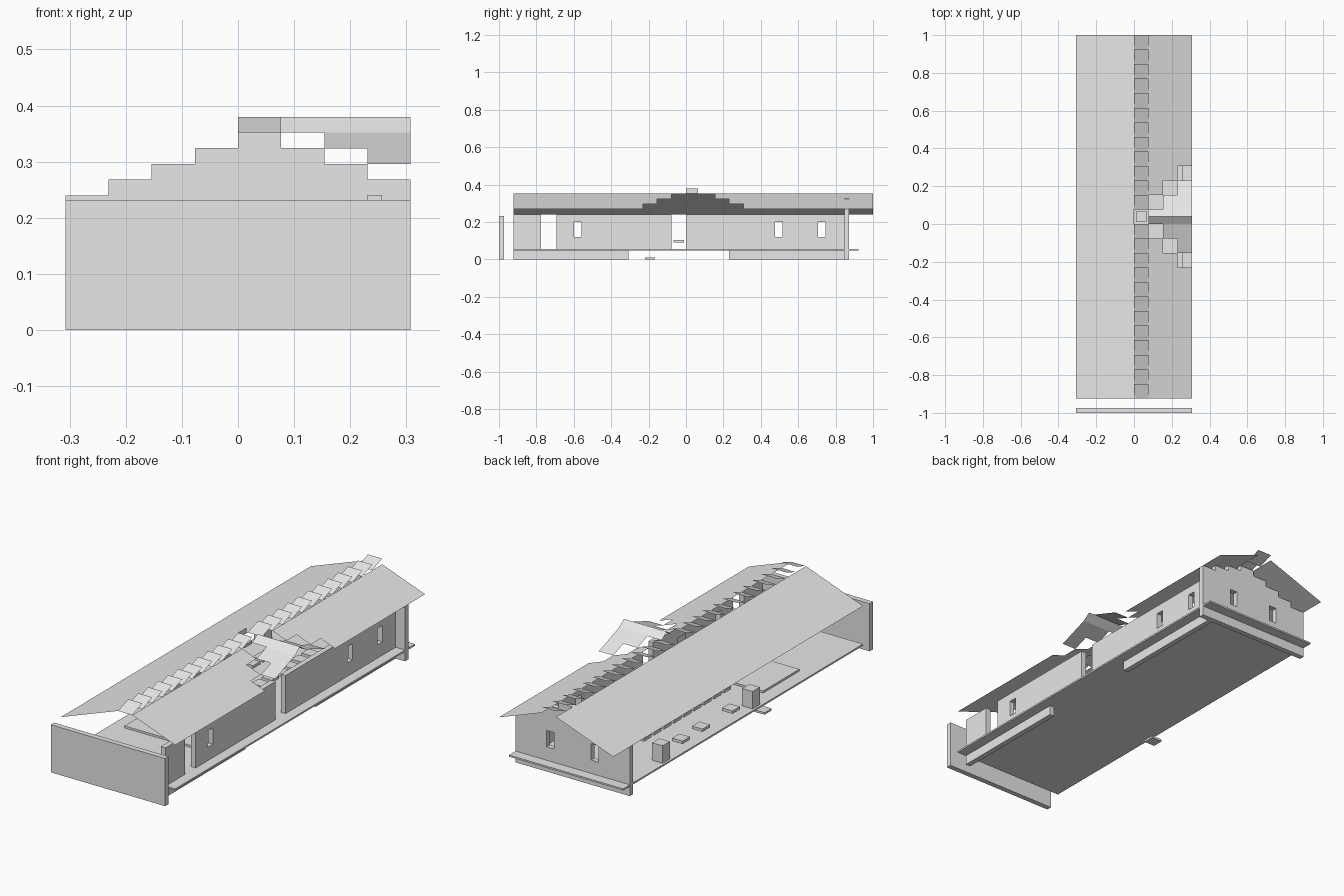
import bpy

if "Cube" in bpy.data.objects:
    bpy.data.objects.remove(bpy.data.objects["Cube"])

B = 1 / 13          # module width
RISE = 0.028        # roof rise per module
EAVE = 0.24
RIDGE = EAVE + 4 * RISE

mat = bpy.data.materials.new("plain_grey")
mat.diffuse_color = (0.8, 0.8, 0.8, 1)
mat.use_nodes = True
mat.node_tree.nodes["Principled BSDF"].inputs["Base Color"].default_value = mat.diffuse_color


def mesh(name, verts, faces):
    me = bpy.data.meshes.new(name)
    me.from_pydata(verts, [], faces)
    me.materials.append(mat)
    ob = bpy.data.objects.new(name, me)
    bpy.context.collection.objects.link(ob)
    return ob


def boxes(name, items):
    """Each item is (x0, x1, y0, y1, z0, z1)."""
    vs, fs = [], []
    for x0, x1, y0, y1, z0, z1 in items:
        n = len(vs)
        vs += [(x, y, z) for z in (z0, z1)
               for x, y in ((x0, y0), (x1, y0), (x1, y1), (x0, y1))]
        fs += [[n + i for i in f] for f in
               ((3, 2, 1, 0), (4, 5, 6, 7), (0, 1, 5, 4),
                (1, 2, 6, 5), (2, 3, 7, 6), (3, 0, 4, 7))]
    return mesh(name, vs, fs)


def quads(name, items):
    vs = [v for q in items for v in q]
    return mesh(name, vs, [list(range(i, i + 4)) for i in range(0, len(vs), 4)])


def cut(ob, items):
    cutter = boxes(ob.name + "_cutter", items)
    cutter.hide_render = True
    cutter.hide_set(True)
    m = ob.modifiers.new("openings", 'BOOLEAN')
    m.operation = 'DIFFERENCE'
    m.solver = 'EXACT'
    m.object = cutter
    bpy.context.view_layer.objects.active = ob
    bpy.ops.object.modifier_apply(modifier=m.name)
    bpy.data.objects.remove(cutter, do_unlink=True)


# Floor, footing beams, entrance step and front screen
boxes("floor", [(-4*B, 4*B, -12*B, 12*B, 0.047, 0.055)])
boxes("footing_beams", [(3*B, 3*B + 0.026, -12*B, -4*B, 0, 0.047),
                        (3*B, 3*B + 0.026, 3*B, 11*B, 0, 0.047)])
boxes("entrance_step", [(-4*B, -0.25, -0.22, -0.165, 0, 0.01)])
boxes("front_screen", [(-4*B, 4*B, -1, -0.974, 0, 0.232)])

# Side wall with two doorways and narrow windows
X0, X1, TOP = 3*B, 3*B + 0.026, 0.241
boxes("side_wall_front", [(X0, X1, -12*B, -10*B - 0.005, 0.055, TOP)])
wall = boxes("side_wall_middle", [(X0, X1, -9*B, -B, 0.055, TOP)])
cut(wall, [(0.2, 0.3, -0.6, -0.56, 0.12, 0.2)])
wall = boxes("side_wall_back", [(X0, X1, 0, 11*B, 0.055, TOP)])
cut(wall, [(0.2, 0.3, y, y + 0.04, 0.12, 0.2) for y in (0.475, 0.705)])

# Stepped gable wall at the back
heights = [EAVE + RISE * k for k in (0, 1, 2, 3, 4, 3, 2, 1)]
profile = [(4*B, 0), (-4*B, 0)]
for i, h in enumerate(heights):
    profile += [((i - 4)*B, h), ((i - 3)*B, h)]
n = len(profile)
Y0, Y1 = 11*B, 11*B + 0.026
gable = mesh("back_gable_wall",
             [(x, Y0, z) for x, z in profile] + [(x, Y1, z) for x, z in profile],
             [list(range(n - 1, -1, -1)), list(range(n, 2*n))] +
             [[i, (i + 1) % n, n + (i + 1) % n, n + i] for i in range(n)])
bm_cuts = [(x - 0.02, x + 0.02, 0.8, 0.9, 0.12, 0.2) for x in (-0.12, 0.12)]
import bmesh
bm = bmesh.new()
bm.from_mesh(gable.data)
bmesh.ops.recalc_face_normals(bm, faces=bm.faces)
bm.to_mesh(gable.data)
bm.free()
cut(gable, bm_cuts)

# Thin roof sheets, the right one with a stepped opening for the dormer
quads("left_roof", [[(-4*B, -12*B, EAVE), (0, -12*B, RIDGE),
                     (0, 1, RIDGE), (-4*B, 1, EAVE)]])
right = []
for k in range(3):
    xa, xb = (k + 1)*B, (k + 2)*B
    za, zb = RIDGE - k*RISE, RIDGE - (k + 1)*RISE
    for ya, yb in ((-12*B, -(k + 1)*B), ((k + 2)*B, 13*B)):
        right.append([(xa, ya, za), (xb, ya, zb), (xb, yb, zb), (xa, yb, za)])
quads("right_roof", right)

# Tilted ridge vents, one per module, leaving the crossing open
quads("ridge_vents", [[(0, j*B, RIDGE), (B, j*B, RIDGE),
                       (B, (j + 1)*B, RIDGE + RISE), (0, (j + 1)*B, RIDGE + RISE)]
                      for j in range(-12, 13) if j != 0])
quads("ridge_end_plate", [[(0, 0, RIDGE), (0, 0.065, RIDGE),
                           (0, 0.065, RIDGE + RISE), (0, 0, RIDGE + RISE)]])

# Dormer roof: strips stepping down either side of its own ridge
dormer = []
E = 4*B
for s in (-1, 1):
    def Y(d):
        return B/2 + s*d
    strips = [(B, 0, B/2, RIDGE + RISE, RIDGE),
              (2*B, B/2, 1.5*B, RIDGE, RIDGE - RISE),
              (3*B, 1.5*B, 2.5*B, RIDGE - RISE, RIDGE - 2*RISE)]
    for x, d0, d1, z0, z1 in strips:
        q = [(x, Y(d0), z0), (x, Y(d1), z1), (E, Y(d1), z1), (E, Y(d0), z0)]
        dormer.append(q if s < 0 else q[::-1])
quads("dormer_roof", dormer)

# Interior furnishings: low platform, seat slabs and two blocks
boxes("platform", [(-0.24, 0.2, -0.53, -0.25, 0.055, 0.065)])
seats = [(x, (j + 0.5)*B) for x in (-1.5*B, 0.5*B) for j in range(-2, 7)]
seats += [(-3.5*B, (j + 0.5)*B) for j in (0, 3, 5)]
boxes("seat_slabs", [(x - 0.028, x + 0.028, y - 0.028, y + 0.028, 0.09, 0.104)
                     for x, y in seats])
boxes("side_blocks", [(-3.5*B - 0.028, -3.5*B + 0.028, y - 0.028, y + 0.028, 0.055, 0.14)
                      for y in (-1.5*B, 7.5*B)])
